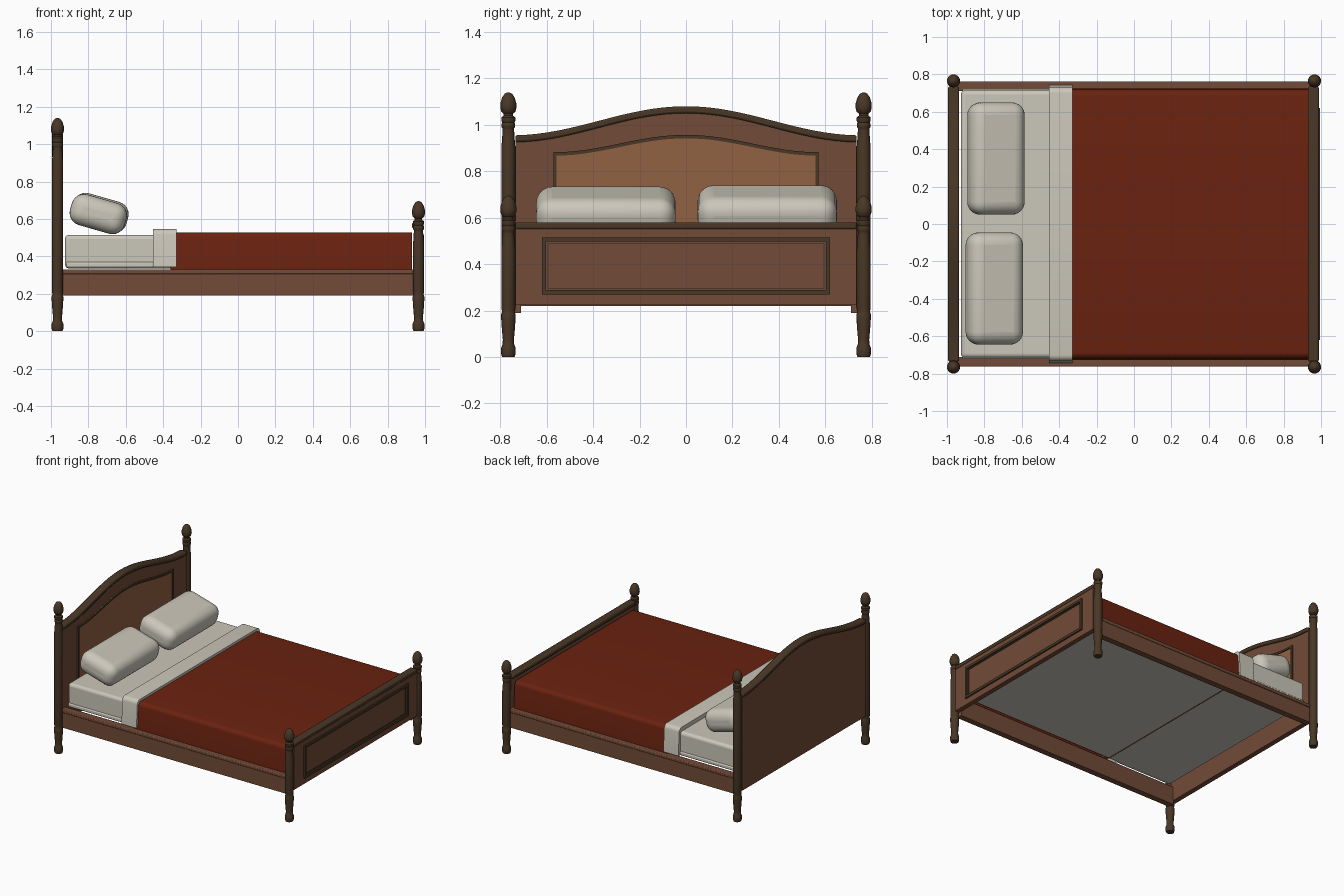
import bpy, bmesh, math
from mathutils import Matrix

if "Cube" in bpy.data.objects:
    bpy.data.objects.remove(bpy.data.objects["Cube"])


def material(name, rgb):
    m = bpy.data.materials.new(name)
    m.diffuse_color = (*rgb, 1)
    m.use_nodes = True
    m.node_tree.nodes["Principled BSDF"].inputs["Base Color"].default_value = m.diffuse_color
    return m


WOOD = material("brown wood", (0.168, 0.070, 0.038))
DARK = material("dark trim wood", (0.066, 0.038, 0.019))
PANEL = material("light panel wood", (0.285, 0.122, 0.055))
RED = material("red blanket", (0.145, 0.016, 0.005))
LINEN = material("off white linen", (0.60, 0.57, 0.49))


def finish(name, bm, mat, bevel=0, segments=2):
    bmesh.ops.recalc_face_normals(bm, faces=bm.faces)
    me = bpy.data.meshes.new(name)
    bm.to_mesh(me)
    bm.free()
    me.materials.append(mat)
    ob = bpy.data.objects.new(name, me)
    bpy.context.collection.objects.link(ob)
    if bevel:
        mod = ob.modifiers.new("bevel", 'BEVEL')
        mod.width, mod.segments = bevel, segments
        mod.limit_method, mod.angle_limit = 'ANGLE', math.radians(40)
    bpy.ops.object.select_all(action='DESELECT')
    ob.select_set(True)
    bpy.context.view_layer.objects.active = ob
    bpy.ops.object.shade_smooth_by_angle(angle=math.radians(40))
    return ob


def box(name, x, y, z, mat, bevel=0, segments=2):
    """Box from (low, high) pairs."""
    bm = bmesh.new()
    bmesh.ops.create_cube(bm, size=1)
    for v in bm.verts:
        v.co = [(a + b) / 2 + c * (b - a) for (a, b), c in zip((x, y, z), v.co)]
    return finish(name, bm, mat, bevel, segments)


def arch_slab(name, x, half, low, high, mat, bevel=0, n=32):
    """Slab in the yz plane between two height functions."""
    bm = bmesh.new()
    ys = [-half + 2 * half * i / n for i in range(n + 1)]
    outline = [(y, low(y)) for y in ys] + [(y, high(y)) for y in reversed(ys)]
    face = bm.faces.new([bm.verts.new((x[0], y, z)) for y, z in outline])
    out = bmesh.ops.extrude_face_region(bm, geom=[face])
    for v in out["geom"]:
        if isinstance(v, bmesh.types.BMVert):
            v.co.x = x[1]
    return finish(name, bm, mat, bevel)


def lathe(name, x, y, profile, mat, n=20):
    bm = bmesh.new()
    rings = [[bm.verts.new((x + r * math.cos(math.tau * i / n),
                            y + r * math.sin(math.tau * i / n), z)) for i in range(n)]
             for r, z in profile]
    for a, b in zip(rings, rings[1:]):
        for i in range(n):
            bm.faces.new((a[i], a[(i + 1) % n], b[(i + 1) % n], b[i]))
    bm.faces.new(rings[0])
    bm.faces.new(rings[-1])
    return finish(name, bm, mat)


# Turned posts with acorn finials
BASE = [(.027, 0), (.031, .012), (.031, .04), (.025, .055), (.024, .075), (.028, .12),
        (.031, .165), (.031, .185), (.027, .195), (.030, .21)]
TOP = [(.030, .235), (.027, .20), (.025, .165), (.025, .155), (.029, .15), (.029, .135),
       (.026, .13), (.030, .122), (.030, .108), (.020, .10), (.020, .092), (.030, .084),
       (.035, .066), (.034, .046), (.027, .022), (.016, .006), (.004, 0)]
for end, x, height in (("head", -.965, 1.14), ("foot", .965, .695)):
    for side, y in (("front", -.765), ("back", .765)):
        lathe(f"{end}_post_{side}", x, y, BASE + [(r, height - d) for r, d in TOP], DARK)


# Arched headboard with cap
def arch(y):
    return .955 + .125 * (.5 + .5 * math.cos(math.pi * y / .75))


def panel_arch(y):
    return .882 + .075 * (.5 + .5 * math.cos(math.pi * y / .57))


arch_slab("headboard", (-.985, -.947), .735, lambda y: .22, lambda y: arch(y) - .02, WOOD)
arch_slab("headboard_cap", (-.994, -.935), .735, lambda y: arch(y) - .03, arch, DARK, .008)

# Headboard panel and its moulding
arch_slab("headboard_panel", (-.948, -.942), .56, lambda y: .40, panel_arch, PANEL)
arch_slab("headboard_panel_top_trim", (-.948, -.936), .57,
          lambda y: panel_arch(y) - .015, panel_arch, DARK)
for side in (-1, 1):
    box("headboard_panel_side_trim", (-.948, -.936), sorted((side * .57, side * .557)),
        (.40, .882), DARK)
box("headboard_panel_bottom_trim", (-.948, -.936), (-.57, .57), (.39, .403), DARK)

# Footboard with cap and framed panel
box("footboard", (.947, .983), (-.735, .735), (.225, .56), WOOD)
box("footboard_cap", (.930, .988), (-.735, .735), (.55, .58), DARK, .008)


def frame(name, y, z0, z1, w, depth):
    xr = (.98, .983 + depth)
    box(name + "_bottom", xr, (-y, y), (z0, z0 + w), DARK)
    box(name + "_top", xr, (-y, y), (z1 - w, z1), DARK)
    for s in (-1, 1):
        box(name + "_side", xr, sorted((s * y, s * (y - w))), (z0 + w, z1 - w), DARK)


frame("footboard_moulding", .62, .27, .515, .018, .011)
frame("footboard_inner_bead", .597, .293, .492, .005, .004)

# Side rails with a lip along the top
for side in (-1, 1):
    box("side_rail", (-.95, .95), sorted((side * .71, side * .755)), (.19, .315), WOOD)
    box("side_rail_lip", (-.95, .95), sorted((side * .71, side * .763)), (.305, .33), WOOD, .006)

# Mattress, blanket and turned-down sheet
box("mattress", (-.925, .92), (-.715, .715), (.335, .515), LINEN, .022, 4)
box("mattress_hem", (-.918, -.45), (-.722, .722), (.34, .37), LINEN, .008)


def cover(name, x, half, z, mat, bevel):
    """Cloth draped over the mattress, slightly flared at the hem and open below."""
    bm = bmesh.new()
    bmesh.ops.create_cube(bm, size=1)
    for v in bm.verts:
        up = v.co.z > 0
        v.co = (x[v.co.x > 0], math.copysign(half - (.012 if up else 0), v.co.y), z[up])
    bm.faces.ensure_lookup_table()
    bmesh.ops.delete(bm, geom=[f for f in bm.faces if f.calc_center_median().z < z[0] + .01],
                     context='FACES_ONLY')
    long_edges = [e for e in bm.edges if all(v.co.z > z[0] + .01 for v in e.verts)
                  and abs(e.verts[0].co.x - e.verts[1].co.x) > .01]
    bmesh.ops.bevel(bm, geom=long_edges, offset=bevel, segments=5, profile=.5, affect='EDGES')
    return finish(name, bm, mat)


cover("blanket", (-.36, .93), .728, (.33, .528), RED, .03)
cover("sheet_fold", (-.455, -.33), .742, (.342, .546), LINEN, .03)

# Pillows leaning toward the headboard
for name, x, y, z in (("pillow_front", -.747, -.345, .626), ("pillow_back", -.738, .350, .632)):
    ob = box(name, (-.152, .152), (-.30, .30), (-.085, .085), LINEN, .068, 6)
    ob.matrix_world = Matrix.Translation((x, y, z)) @ Matrix.Rotation(math.radians(16), 4, 'Y')
